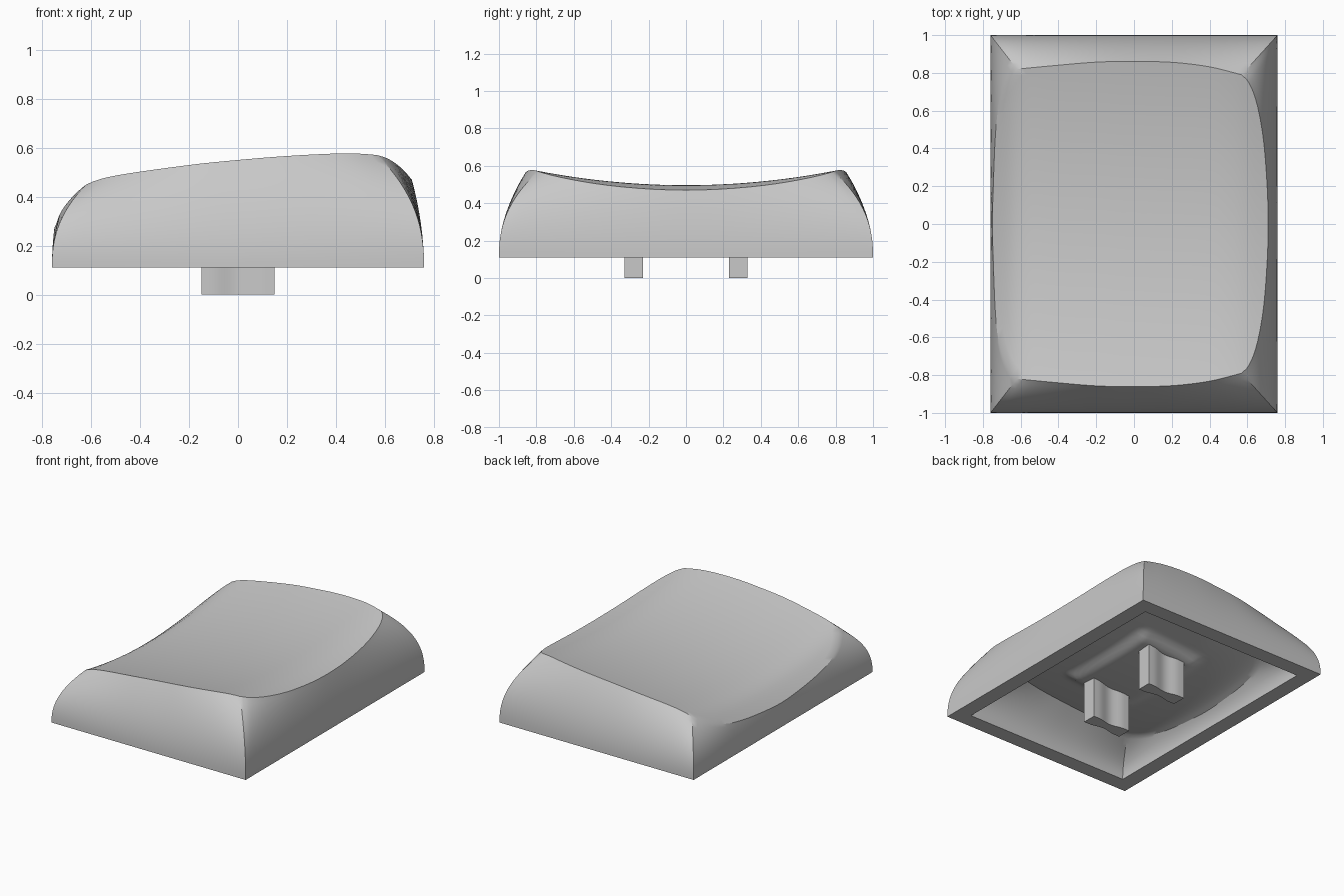
import bpy, bmesh, math
from mathutils import Vector

cube = bpy.data.objects.get("Cube")
if cube:
    bpy.data.objects.remove(cube)

HALF_X, HALF_Y, BASE_Z = 0.76, 1.0, 0.11
RIM = 0.11          # width of the flat rim underneath

grey = bpy.data.materials.new("light grey plastic")
grey.use_nodes = True
grey.diffuse_color = (0.58, 0.58, 0.58, 1)
grey.node_tree.nodes["Principled BSDF"].inputs["Base Color"].default_value = grey.diffuse_color


def spline(points, t):
    """Smooth curve through points, t from 0 to 1."""
    p = [Vector(q) for q in points]
    p = [2 * p[0] - p[1]] + p + [2 * p[-1] - p[-2]]
    s = t * (len(points) - 1)
    i = min(int(s), len(points) - 2)
    s -= i
    a, b, c, d = p[i:i + 4]
    return 0.5 * (2 * b + (c - a) * s + (2 * a - 5 * b + 4 * c - d) * s * s
                  + (3 * b - a - 3 * c + d) * s ** 3)


# Height of the finger dish: long profile plus a shallow hollow across y
RIDGE = [(-.76, .355), (-.7, .405), (-.62, .458), (-.5, .492), (-.2, .53),
         (0, .55), (.2, .567), (.4, .582), (.5, .586), (.6, .58), (.76, .55)]
RIDGE_CURVE = [spline(RIDGE, i / 200) for i in range(201)]


def dish(x, y):
    for a, b in zip(RIDGE_CURVE, RIDGE_CURVE[1:]):
        if x <= b.x:
            break
    f = a.y + (b.y - a.y) * (x - a.x) / (b.x - a.x)
    return f - 0.09 + 0.09 * (y / 0.86) ** 2


def ceiling(x, y):
    """Underside of the top, with a low pad around the legs."""
    outside = math.hypot(max(abs(x) - 0.19, 0), max(abs(y) - 0.33, 0))
    s = max(0, 1 - outside / 0.1)
    return dish(x, y) - 0.155 - 0.035 * s * s * (3 - 2 * s)


# Edge of the dish in plan: back half, mirrored to the front
BACK = [(-.62, .82), (-.45, .836), (-.2, .857), (0, .86), (.2, .856), (.4, .832), (.57, .79)]
RIGHT = [(.57, .79), (.61, .745), (.65, .64), (.685, .45), (.705, .2), (.71, 0)]
LEFT = [(-.75, 0), (-.745, .2), (-.735, .45), (-.72, .6), (-.685, .72), (-.62, .82)]


def mirrored(points):
    return [(x, -y) for x, y in points]


SIDES = [BACK,
         RIGHT + mirrored(RIGHT[-2::-1]),
         mirrored(BACK[::-1]),
         mirrored(LEFT[:0:-1]) + LEFT]
CORNERS = [(-1, 1), (1, 1), (1, -1), (-1, -1)]
STEPS = 32


def perimeter():
    """Unit base point, dish edge point and wall fullness all the way round."""
    stations = []
    for k, side in enumerate(SIDES):
        c0, c1 = Vector(CORNERS[k]), Vector(CORNERS[(k + 1) % 4])
        axis = k % 2
        start, end = side[0][axis], side[-1][axis]
        for i in range(STEPS):
            p = spline(side, i / STEPS)
            u = (p[axis] - start) / (end - start)
            fullness = 1.95 + 0.45 * (2 * u - 1) ** 2
            stations.append((c0.lerp(c1, u), p, fullness))
    return stations


def shell(bm, half_x, half_y, shrink, height):
    """Rings from the base outline up the curved wall and in over the top."""
    rings = []
    stations = perimeter()
    walls, tops = 16, 24
    for j in range(walls + 1):
        t = j / walls
        ring = []
        for unit, edge, fullness in stations:
            base = Vector((unit.x * half_x, unit.y * half_y))
            p = base.lerp(edge * shrink, t ** fullness)
            top = height(*(edge * shrink))
            ring.append(bm.verts.new((p.x, p.y, BASE_Z + (top - BASE_Z) * t)))
        rings.append(ring)
    for j in range(1, tops):
        ring = []
        for unit, edge, fullness in stations:
            p = edge * shrink * (1 - j / tops)
            ring.append(bm.verts.new((p.x, p.y, height(p.x, p.y))))
        rings.append(ring)
    for lower, upper in zip(rings, rings[1:]):
        bridge(bm, lower, upper)
    centre = bm.verts.new((0, 0, height(0, 0)))
    last = rings[-1]
    for i in range(len(last)):
        bm.faces.new((last[i - 1], last[i], centre))
    return rings[0]


def bridge(bm, a, b):
    for i in range(len(a)):
        bm.faces.new((a[i - 1], a[i], b[i], b[i - 1]))


def finish(name, bm, angle):
    bmesh.ops.recalc_face_normals(bm, faces=bm.faces)
    mesh = bpy.data.meshes.new(name)
    bm.to_mesh(mesh)
    bm.free()
    mesh.materials.append(grey)
    obj = bpy.data.objects.new(name, mesh)
    bpy.context.collection.objects.link(obj)
    bpy.ops.object.select_all(action='DESELECT')
    obj.select_set(True)
    bpy.context.view_layer.objects.active = obj
    bpy.ops.object.shade_smooth_by_angle(angle=math.radians(angle))


# Cap: outer skin, hollow underside and the flat rim joining them
bm = bmesh.new()
outer = shell(bm, HALF_X, HALF_Y, 1.0, dish)
inner = shell(bm, HALF_X - RIM, HALF_Y - RIM, 0.82, ceiling)
bridge(bm, outer, inner)
finish("cap", bm, 30)


def half_depth(x):
    return 0.05 - 0.009 * (1 + math.cos(math.pi * min(1, abs(x) / 0.11)))


# Two mounting legs with hollowed long faces
for name, y0 in (("front_leg", -0.28), ("back_leg", 0.28)):
    bm = bmesh.new()
    xs = [-0.15 + 0.3 * i / 16 for i in range(17)]
    outline = [(x, y0 + half_depth(x)) for x in xs]
    outline += [(x, y0 - half_depth(x)) for x in reversed(xs)]
    foot = [bm.verts.new((x, y, 0)) for x, y in outline]
    root = [bm.verts.new((x, y, 0.32)) for x, y in outline]
    bridge(bm, foot, root)
    bm.faces.new(foot)
    bm.faces.new(root)
    finish(name, bm, 40)
